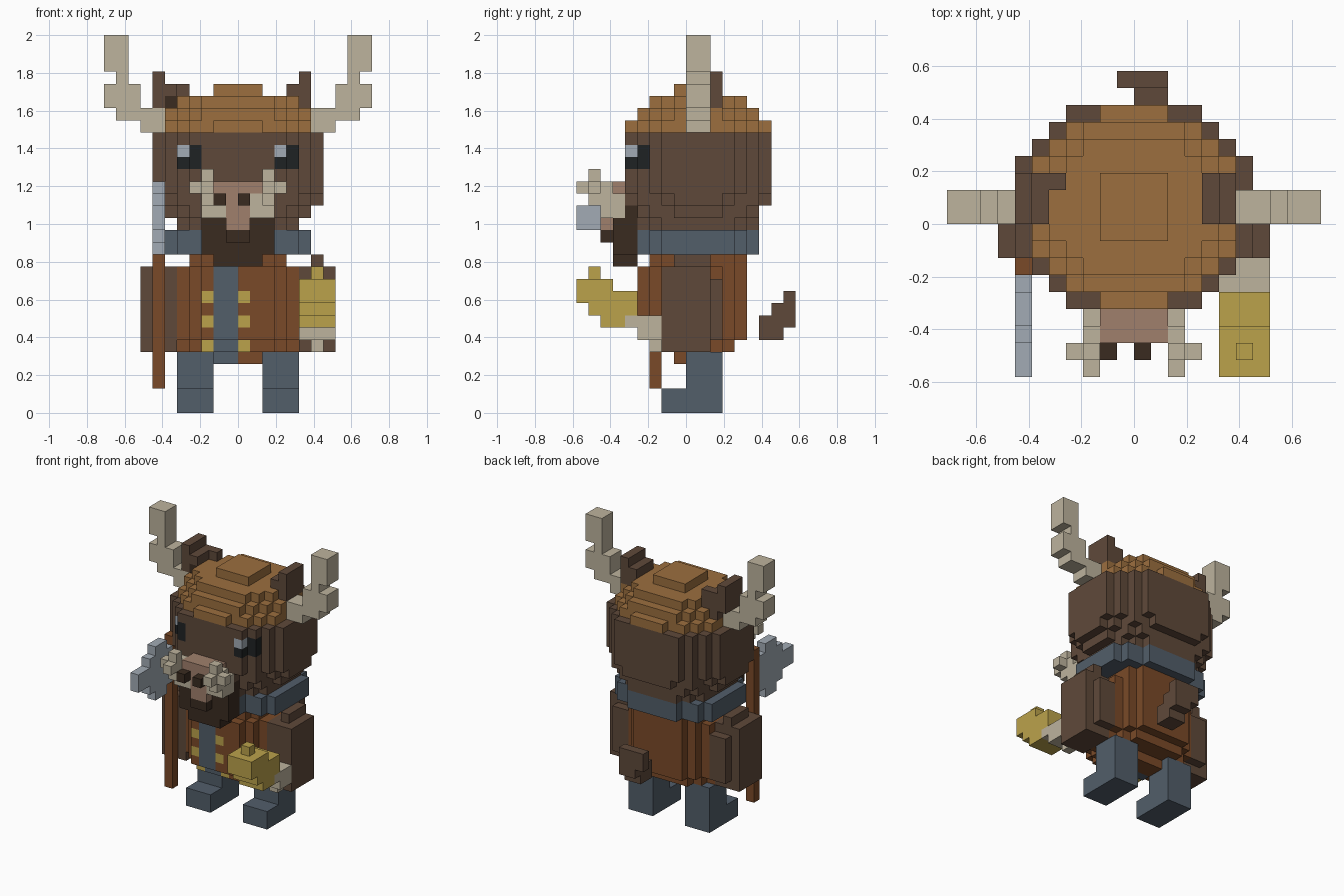
import bpy
import bmesh
from mathutils import Vector

cube = bpy.data.objects.get("Cube")
if cube:
    bpy.data.objects.remove(cube, do_unlink=True)

V = 2 / 31  # size of one block


def material(name, hexa):
    srgb = [int(hexa[i:i + 2], 16) / 255 for i in (0, 2, 4)]
    col = [c / 12.92 if c < 0.04045 else ((c + 0.055) / 1.055) ** 2.4 for c in srgb] + [1]
    m = bpy.data.materials.new(name)
    m.use_nodes = True
    m.diffuse_color = col
    m.node_tree.nodes["Principled BSDF"].inputs["Base Color"].default_value = col
    return m


FUR = material("brown fur", "5f493a")
CAP = material("tan hair", "9c6f3f")
HORN = material("bone", "bdb39d")
PINK = material("snout pink", "a0806c")
DARK = material("dark brown", "3a2b20")
COAT = material("rust leather", "7a4a28")
SLATE = material("slate cloth", "525e6a")
GOLD = material("gold", "bba24b")
STEEL = material("light steel", "a2abb5")
BLACK = material("black", "1f2224")

taken = set()  # blocks already used, so parts never overlap


def part(name, mat, *boxes, flip=False):
    """Build a blocky part from boxes (x0, x1, y0, y1, z0, z1) in block units."""
    cells = set()
    for x0, x1, y0, y1, z0, z1 in boxes:
        if flip:
            x0, x1 = -x1, -x0
        cells |= {(x, y, z) for x in range(x0, x1) for y in range(y0, y1)
                  for z in range(z0, z1)}
    cells -= taken
    taken.update(cells)
    bm = bmesh.new()
    verts = {}

    def vert(co):
        if co not in verts:
            verts[co] = bm.verts.new(Vector(co) * V)
        return verts[co]

    for c in sorted(cells):
        for axis in range(3):
            for side in (0, 1):
                near = list(c)
                near[axis] += 2 * side - 1
                if tuple(near) in cells:
                    continue
                u, w = (axis + 1) % 3, (axis + 2) % 3
                ring = []
                for a, b in ((0, 0), (1, 0), (1, 1), (0, 1)):
                    p = list(c)
                    p[axis] += side
                    p[u] += a
                    p[w] += b
                    ring.append(vert(tuple(p)))
                bm.faces.new(ring if side else ring[::-1])
    # merge flat areas
    bmesh.ops.dissolve_limit(bm, angle_limit=0.01, verts=bm.verts[:], edges=bm.edges[:])
    mesh = bpy.data.meshes.new(name)
    bm.to_mesh(mesh)
    bm.free()
    mesh.materials.append(mat)
    bpy.context.collection.objects.link(bpy.data.objects.new(name, mesh))


def disc(z0, z1, *rows):
    """Stepped round layer; each row is (half width, y0, y1)."""
    return [(-h, h, y0, y1, z0, z1) for h, y0, y1 in rows]


# Eyes
part("right_eye_shine", STEEL, (-5, -4, -4, -3, 21, 22))
part("left_eye_shine", STEEL, (3, 4, -5, -4, 21, 22))
for side, flip in (("left", False), ("right", True)):
    part(side + "_eye", BLACK, (3, 4, -5, -4, 20, 22), (4, 5, -4, -3, 20, 22), flip=flip)

# Tusks, nostrils and snout
for side, flip in (("left", False), ("right", True)):
    part(side + "_tusk", HORN, (2, 3, -7, -5, 16, 18), (1, 3, -7, -6, 16, 17),
         (2, 3, -8, -6, 17, 19), (2, 3, -8, -7, 19, 20), (2, 3, -9, -8, 18, 19),
         (3, 4, -8, -7, 18, 19), flip=flip)
part("tusk_root", HORN, (1, 2, -7, -6, 17, 18))
part("nostrils", DARK, (-2, -1, -8, -7, 17, 18), (0, 1, -8, -7, 17, 18))
part("snout", PINK, (-2, 2, -7, -5, 17, 19), (-1, 1, -7, -5, 15, 17))

# Beard
part("beard", DARK, (-3, 3, -6, -4, 13, 16), (-3, 3, -5, -4, 16, 17),
     (-2, 2, -6, -4, 12, 13), (-1, 1, -7, -6, 14, 15))

# Head
part("head", FUR,
     *disc(18, 23, (4, -5, 7), (5, -4, 6), (6, -3, 5), (7, -2, 4)),
     *disc(17, 18, (3, -5, 7), (5, -4, 6), (6, -2, 4), (7, -1, 3)),
     *disc(16, 17, (4, -4, 6), (5, -3, 5), (6, -1, 3)),
     *disc(15, 16, (3, -4, 6), (4, -3, 5), (5, -2, 4)))

# Antlers
for side, flip in (("left", False), ("right", True)):
    part(side + "_antler", HORN, (6, 8, 0, 2, 23, 25), (8, 10, 0, 2, 24, 25),
         (8, 11, 0, 2, 25, 27), (9, 10, 0, 2, 27, 28), (9, 11, 0, 2, 28, 31), flip=flip)

# Ears
part("right_ear_inside", DARK, (-6, -5, 0, 1, 25, 26))
part("right_ear", FUR, (-7, -6, 0, 3, 25, 28), (-6, -5, 0, 3, 24, 27),
     (-5, -4, 2, 3, 25, 27))
part("left_ear", FUR, (5, 6, 0, 3, 25, 28), (4, 5, 0, 3, 25, 27))

# Hair cap
part("hair_cap", CAP,
     *disc(23, 24, (2, -5, 7), (4, -4, 6), (5, -3, 5), (6, -2, 4)),
     *disc(24, 25, (3, -4, 6), (4, -3, 5), (5, -2, 4), (6, -1, 3)),
     *disc(25, 26, (3, -3, 5), (4, -2, 4), (5, -1, 3)),
     *disc(26, 27, (2, -1, 3)))

# Collar
part("collar", SLATE, *disc(13, 15, (3, -4, 6), (5, -3, 5), (6, -2, 4)))

# Coat with shirt strip and buttons
part("buttons", GOLD, *[(x, x + 1, -4, -3, z, z + 1) for x in (-3, 0) for z in (7, 9)],
     *[(x, x + 1, -3, -2, 5, 6) for x in (-3, 0)])
part("shirt_strip", SLATE, (-2, 0, -4, -3, 6, 12), (-2, 0, -3, -2, 5, 6),
     (-2, 0, -1, 0, 4, 5))
part("coat", COAT,
     *disc(12, 13, (3, -3, 5), (4, -2, 4)),
     *disc(7, 12, (3, -4, 5), (4, -3, 4), (5, -2, 3)),
     *disc(6, 7, (3, -4, 5), (4, -3, 4), (5, -2, 3)),
     *disc(5, 6, (3, -3, 4), (4, -2, 3), (5, -1, 2)),
     *disc(4, 5, (2, -1, 2)))

# Arms and hand
for side, flip in (("left", False), ("right", True)):
    part(side + "_arm", FUR, (5, 7, -2, 3, 6, 11), (7, 8, -2, 2, 6, 11),
         (5, 8, -2, 2, 5, 12), (6, 7, -1, 2, 12, 13), flip=flip)
part("left_hand", HORN, (5, 8, -4, -2, 6, 8), (5, 8, -5, -4, 7, 8), (6, 7, -3, -2, 5, 6))

# Gold flask
part("flask", GOLD, (5, 8, -9, -6, 9, 11), (5, 8, -8, -4, 8, 10),
     (5, 8, -7, -5, 7, 8), (6, 7, -8, -7, 11, 12))

# Axe
part("axe_handle", COAT, (-7, -6, -3, -2, 2, 19))
part("axe_blade", STEEL, (-7, -6, -5, -3, 14, 18), (-7, -6, -6, -4, 13, 19),
     (-7, -6, -7, -6, 14, 18), (-7, -6, -9, -7, 15, 17))

# Legs with feet
for side, flip in (("left", False), ("right", True)):
    part(side + "_leg", SLATE, (2, 5, 0, 3, 0, 5), (2, 5, -2, 0, 0, 2), flip=flip)

# Tail
part("tail", FUR, (0, 2, 6, 8, 6, 8), (0, 2, 7, 8, 8, 9), (0, 2, 8, 9, 7, 10),
     (-1, 0, 8, 9, 8, 10))
